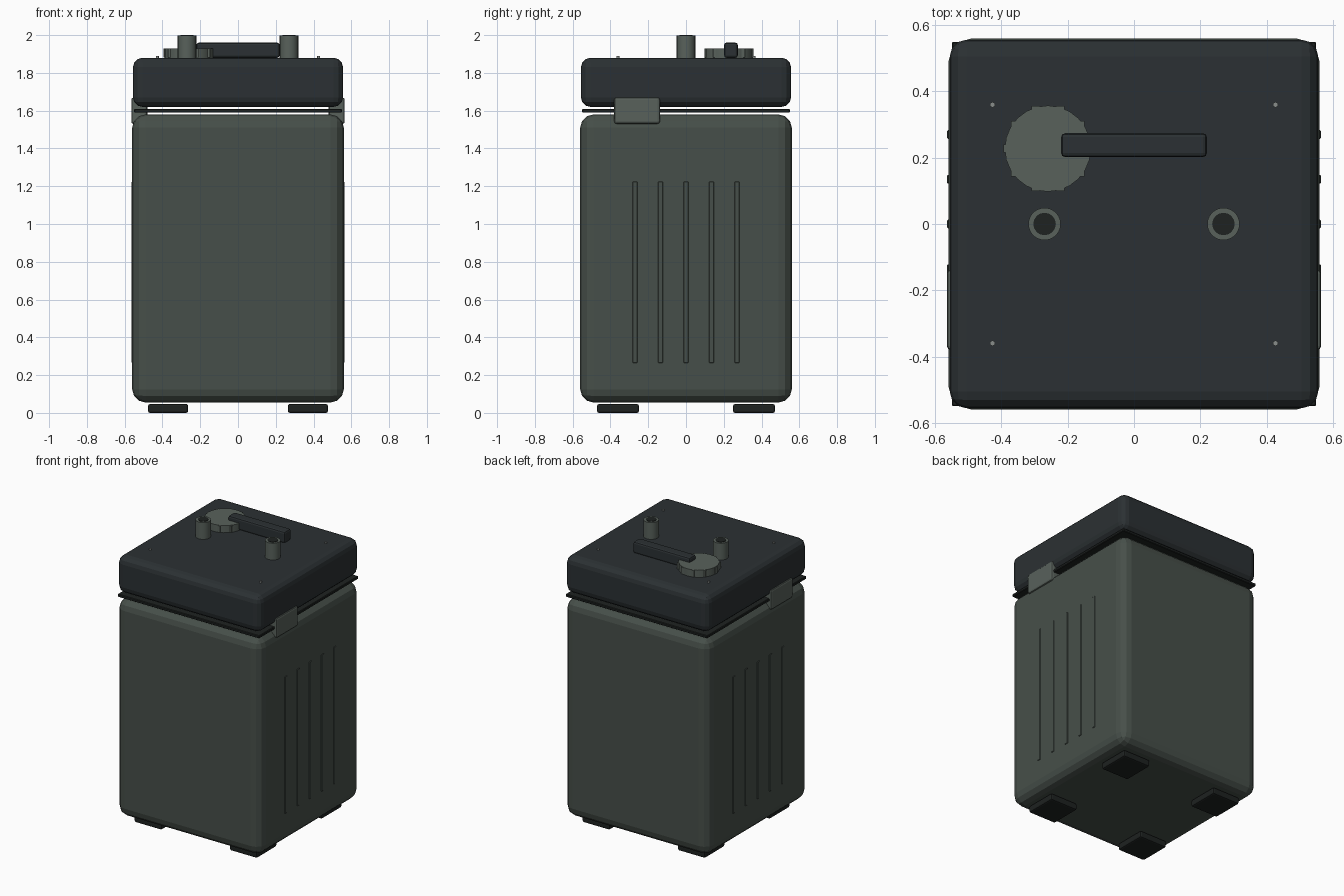
import bpy
import math

if "Cube" in bpy.data.objects:
    bpy.data.objects.remove(bpy.data.objects["Cube"])


def material(name, r, g, b):
    m = bpy.data.materials.new(name)
    m.diffuse_color = (r, g, b, 1)
    m.use_nodes = True
    m.node_tree.nodes["Principled BSDF"].inputs["Base Color"].default_value = m.diffuse_color
    return m


BODY = material("body_green_grey", 0.062, 0.078, 0.067)
LID = material("lid_charcoal", 0.024, 0.030, 0.033)
METAL = material("fitting_grey", 0.098, 0.120, 0.105)
DARK = material("rubber_dark", 0.013, 0.016, 0.015)
SCREW = material("screw_grey", 0.25, 0.27, 0.26)


def finish(ob, name, mat, bevel, segments):
    ob.name = name
    ob.data.materials.append(mat)
    if bevel:
        mod = ob.modifiers.new("edge_round", 'BEVEL')
        mod.width = bevel
        mod.segments = segments
    return ob


def box(name, x, y, z, mat, bevel=0, segments=2):
    """Box from (min, max) ranges on each axis."""
    rng = (x, y, z)
    bpy.ops.mesh.primitive_cube_add(size=1, location=[(a + b) / 2 for a, b in rng])
    ob = bpy.context.object
    ob.scale = [b - a for a, b in rng]
    bpy.ops.object.transform_apply(location=False, rotation=False, scale=True)
    return finish(ob, name, mat, bevel, segments)


def cylinder(name, x, y, z, radius, mat, sides=24):
    bpy.ops.mesh.primitive_cylinder_add(vertices=sides, radius=radius, depth=z[1] - z[0],
                                        location=(x, y, (z[0] + z[1]) / 2))
    ob = finish(bpy.context.object, name, mat, 0, 0)
    bpy.ops.object.shade_smooth_by_angle(angle=math.radians(32))
    return ob


def around(c, half):
    return (c - half, c + half)


# Main case, seal and lid
box("case_body", (-0.56, 0.56), (-0.56, 0.56), (0.055, 1.58), BODY, 0.07, 3)
box("seal", (-0.55, 0.55), (-0.55, 0.55), (1.59, 1.61), DARK, 0.004, 1)
box("lid", (-0.556, 0.556), (-0.556, 0.556), (1.62, 1.88), LID, 0.05, 3)

# Side latches and ribs
for side, s in (("left", -1), ("right", 1)):
    box(f"latch_{side}", around(s * 0.5225, 0.0425), (-0.38, -0.138), (1.53, 1.67), METAL, 0.012, 2)
    for i in range(5):
        box(f"rib_{side}_{i + 1}", around(s * 0.555, 0.009),
            around((i - 2) * 0.135, 0.0135), (0.265, 1.225), BODY, 0.003, 1)

# Feet and lid screws at the four corners
for sx in (-1, 1):
    for sy in (-1, 1):
        tag = ("front" if sy < 0 else "back") + ("_left" if sx < 0 else "_right")
        box(f"foot_{tag}", around(sx * 0.37, 0.106), around(sy * 0.36, 0.111),
            (0, 0.047), DARK, 0.01, 2)
        cylinder(f"screw_{tag}", sx * 0.427, sy * 0.36, (1.87, 1.889), 0.008, SCREW, 12)

# Hose ports with dark openings
for side, s in (("left", -1), ("right", 1)):
    cylinder(f"port_{side}", s * 0.27, 0, (1.87, 1.997), 0.049, METAL)
    cylinder(f"port_opening_{side}", s * 0.27, 0, (1.98, 2.0), 0.034, DARK, 16)

# Filler cap with ten grips
CX, CY = -0.26, 0.2275
cylinder("filler_cap", CX, CY, (1.87, 1.93), 0.13, METAL)
for i in range(10):
    a = math.radians(36 * i)
    box(f"cap_grip_{i + 1}", around(CX + 0.122 * math.cos(a), 0.012),
        around(CY + 0.122 * math.sin(a), 0.012), (1.882, 1.928), METAL)

# Carry handle
box("handle", (-0.22, 0.22), (0.202, 0.274), (1.88, 1.96), LID, 0.012, 2)
